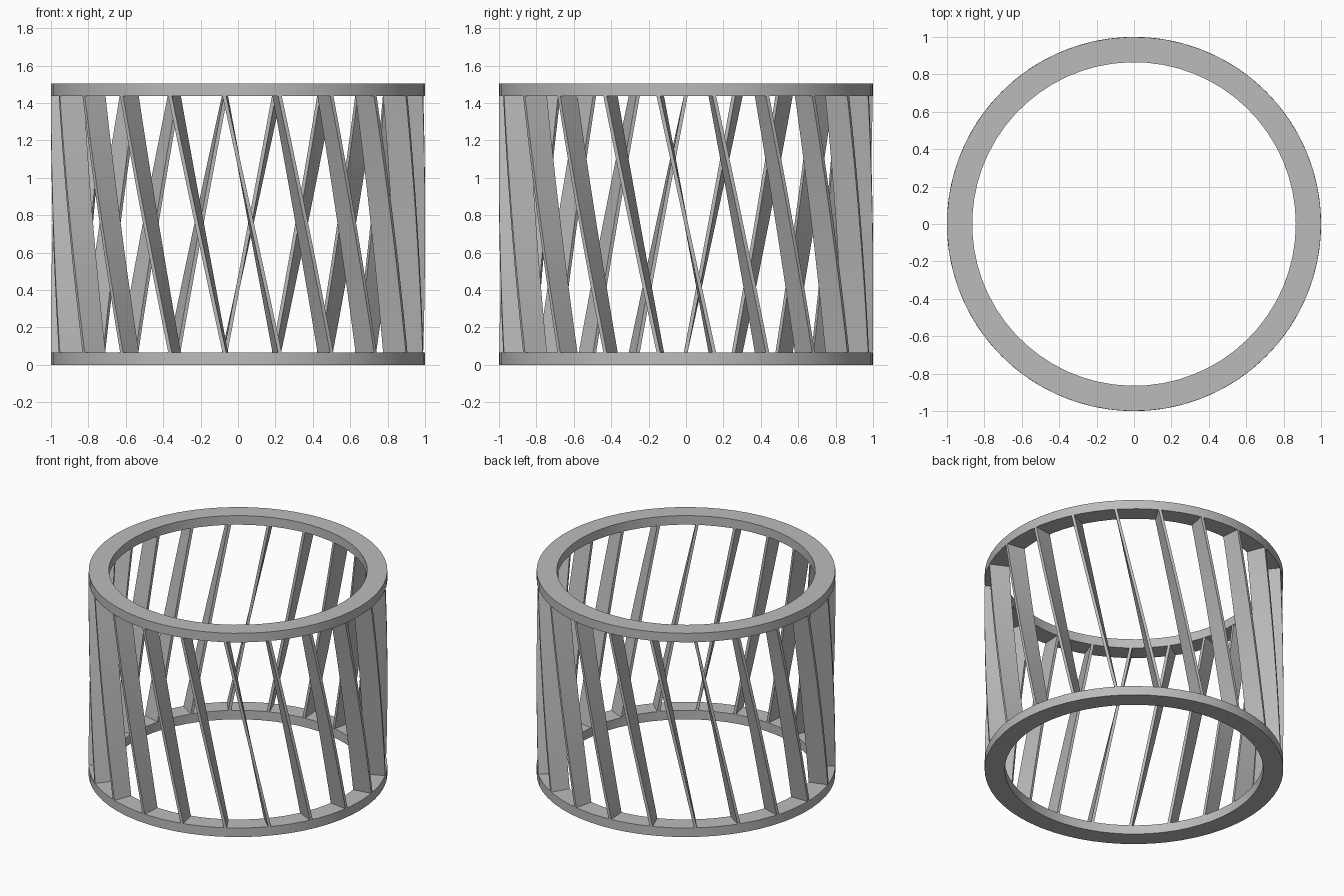
import bpy, bmesh
from math import sin, cos, pi, radians

OUTER, INNER = 1.0, 0.865
HEIGHT, RING = 1.505, 0.067
SLATS, THICK, STEPS = 21, 0.02, 12
PITCH = 2 * pi / SLATS

cube = bpy.data.objects.get("Cube")
if cube:
    bpy.data.objects.remove(cube, do_unlink=True)

grey = bpy.data.materials.new("plain grey")
grey.use_nodes = True
colour = (0.5, 0.5, 0.5, 1)
grey.diffuse_color = colour
grey.node_tree.nodes["Principled BSDF"].inputs["Base Color"].default_value = colour


def add_object(name, bm):
    bmesh.ops.recalc_face_normals(bm, faces=bm.faces)
    mesh = bpy.data.meshes.new(name)
    bm.to_mesh(mesh)
    bm.free()
    mesh.materials.append(grey)
    obj = bpy.data.objects.new(name, mesh)
    bpy.context.collection.objects.link(obj)
    bpy.ops.object.select_all(action="DESELECT")
    obj.select_set(True)
    bpy.context.view_layer.objects.active = obj
    bpy.ops.object.shade_smooth_by_angle(angle=radians(30))
    return obj


def bridge(bm, loops, closed):
    """Skin consecutive four-point sections; cap the ends when open."""
    count = len(loops)
    for i in range(count if closed else count - 1):
        a, b = loops[i], loops[(i + 1) % count]
        for j in range(4):
            k = (j + 1) % 4
            bm.faces.new((a[j], a[k], b[k], b[j]))
    if not closed:
        bm.faces.new(loops[0])
        bm.faces.new(loops[-1])


# Flat ring with a rectangular section
def ring(name, z0, z1, segments=63):
    bm = bmesh.new()
    section = ((INNER, z0), (OUTER, z0), (OUTER, z1), (INNER, z1))
    loops = []
    for i in range(segments):
        a = 2 * pi * i / segments
        loops.append([bm.verts.new((r * cos(a), r * sin(a), z)) for r, z in section])
    bridge(bm, loops, True)
    return add_object(name, bm)


# Thin radial slat that twists by one pitch from bottom to top
def slat(name, start):
    bm = bmesh.new()
    half = THICK / 2
    loops = []
    for i in range(STEPS + 1):
        t = i / STEPS
        a = start - PITCH * t
        z = RING + (HEIGHT - 2 * RING) * t
        loops.append([
            bm.verts.new((r * cos(a) - s * sin(a), r * sin(a) + s * cos(a), z))
            for r, s in ((INNER, -half), (OUTER, -half), (OUTER, half), (INNER, half))
        ])
    bridge(bm, loops, False)
    return add_object(name, bm)


ring("bottom_ring", 0, RING)
ring("top_ring", HEIGHT - RING, HEIGHT)
for k in range(SLATS):
    slat(f"slat_{k + 1}", radians(-94.2) + PITCH * k)
